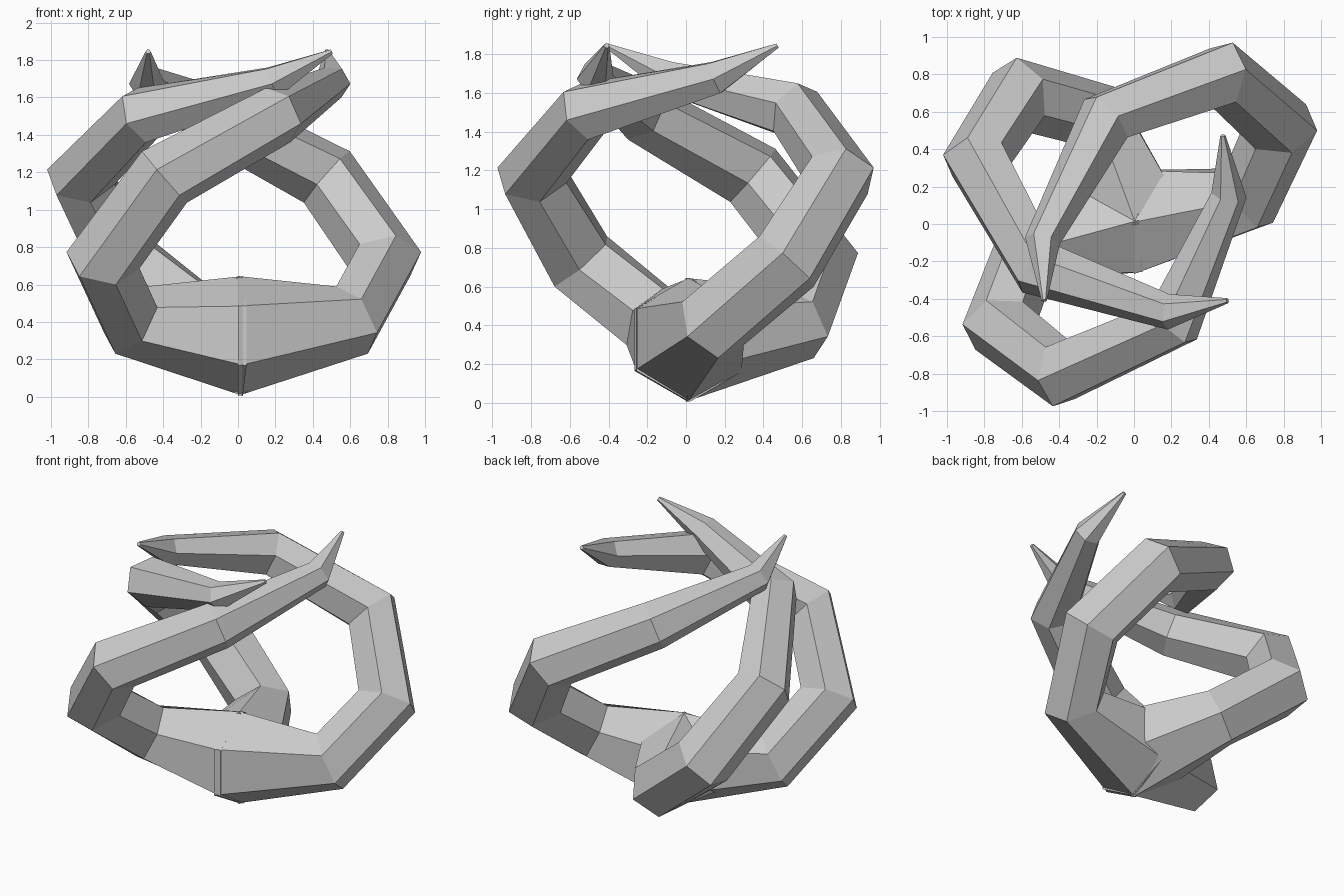
import bpy, bmesh, math
from mathutils import Vector, Matrix

if "Cube" in bpy.data.objects:
    bpy.data.objects.remove(bpy.data.objects["Cube"])

# Centre line of one curling tentacle: x, y, z, radius
PATH = [(0, 0.01, 0.325, 0.32), (0.61, 0.14, 0.41, 0.2), (0.785, 0.52, 0.73, 0.2),
        (0.475, 0.795, 1.175, 0.187), (-0.15, 0.565, 1.505, 0.16),
        (-0.49, -0.09, 1.68, 0.095), (-0.48, -0.41, 1.845, 0.014)]
SIDES = 6


def tentacle(name, degrees, shift=(0, 0, 0)):
    turn = Matrix.Rotation(math.radians(degrees), 3, 'Z')
    pts = [Vector(p[:3]) for p in PATH]
    dirs = [(b - a).normalized() for a, b in zip(pts, pts[1:])]
    bm = bmesh.new()
    rings = []
    up = Vector((0, 0, 1))
    last = Vector((1, 0, 0))
    for i, p in enumerate(pts):
        if i == 0:
            t = Vector((1, 0, 0))
        elif i == len(pts) - 1:
            t = dirs[-1]
        else:
            t = (dirs[i - 1] + dirs[i]).normalized()
        up = last.rotation_difference(t) @ up
        side = t.cross(up)
        last = t
        ring = []
        for k in range(SIDES):
            a = 2 * math.pi * k / SIDES
            off = (up * math.cos(a) + side * math.sin(a)) * PATH[i][3]
            ring.append(bm.verts.new(turn @ (p + off) + Vector(shift)))
        rings.append(ring)
    for r0, r1 in zip(rings, rings[1:]):
        for k in range(SIDES):
            n = (k + 1) % SIDES
            bm.faces.new((r0[k], r0[n], r1[n], r1[k]))
    bm.faces.new(rings[0])
    bm.faces.new(rings[-1])
    bmesh.ops.recalc_face_normals(bm, faces=bm.faces)
    mesh = bpy.data.meshes.new(name)
    bm.to_mesh(mesh)
    bm.free()
    obj = bpy.data.objects.new(name, mesh)
    bpy.context.collection.objects.link(obj)


# Three tentacles sharing one base
tentacle("right_tentacle", 0)
tentacle("back_tentacle", 99, (0.02, 0, 0))
tentacle("left_tentacle", 184, (0.025, 0.03, 0))
